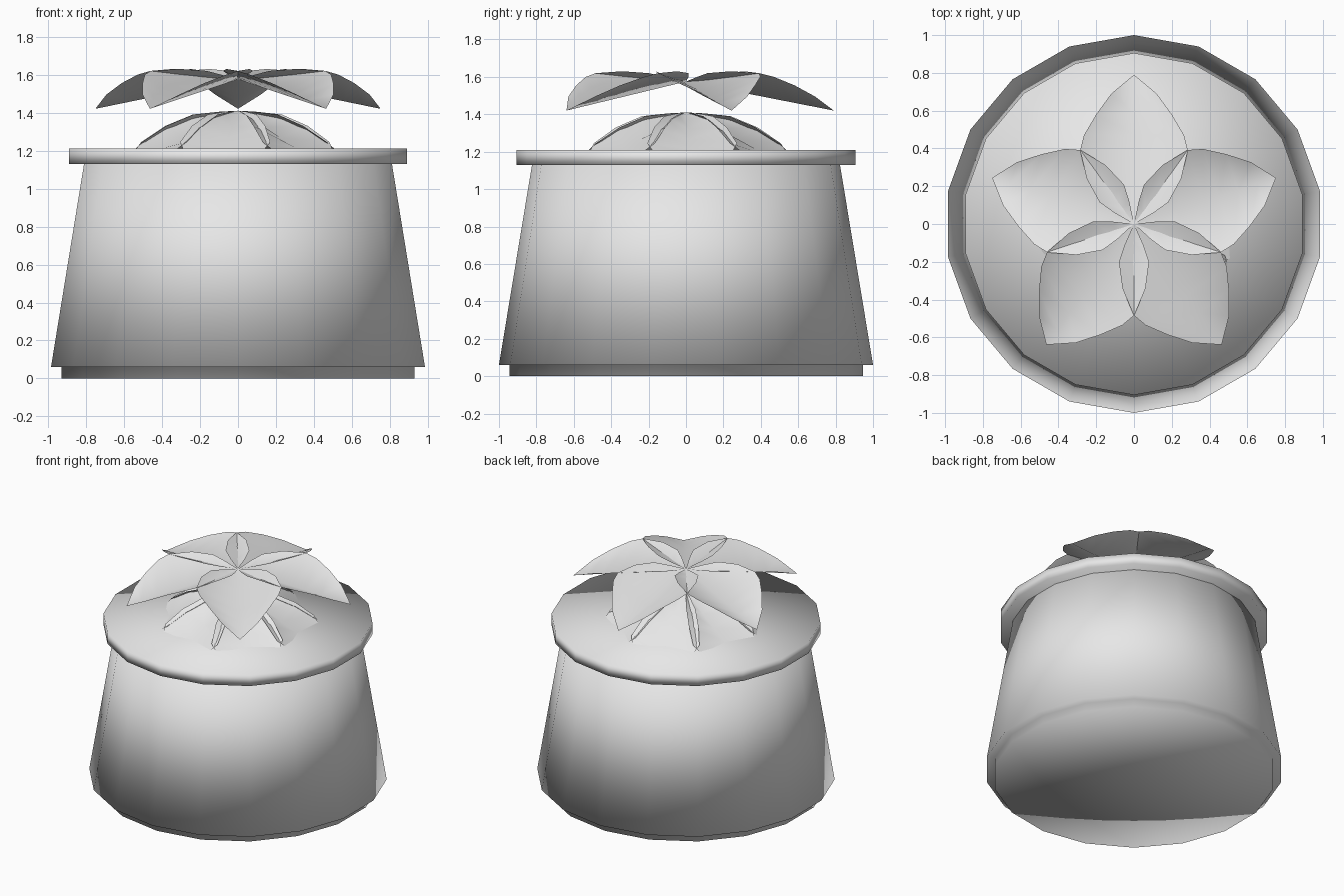
import bpy, bmesh, math

if "Cube" in bpy.data.objects:
    bpy.data.objects.remove(bpy.data.objects["Cube"])

ceramic = bpy.data.materials.new("pale_grey")
ceramic.diffuse_color = (0.8, 0.8, 0.8, 1)
ceramic.use_nodes = True
ceramic.node_tree.nodes["Principled BSDF"].inputs["Base Color"].default_value = ceramic.diffuse_color


def finish(name, bm, fix_normals=True):
    if fix_normals:
        bmesh.ops.recalc_face_normals(bm, faces=bm.faces[:])
    for f in bm.faces:
        f.smooth = True
    me = bpy.data.meshes.new(name)
    bm.to_mesh(me)
    bm.free()
    me.materials.append(ceramic)
    ob = bpy.data.objects.new(name, me)
    bpy.context.collection.objects.link(ob)
    return ob


def lathe(name, profile, sides=18):
    """Closed turned solid; profile holds (radius, z), ends on the axis."""
    bm = bmesh.new()
    rings = []
    for r, z in profile:
        if r == 0:
            rings.append([bm.verts.new((0, 0, z))] * sides)
        else:
            angles = [math.pi / 2 + 2 * math.pi * i / sides for i in range(sides)]
            rings.append([bm.verts.new((r * math.cos(a), r * math.sin(a), z)) for a in angles])
    for low, high in zip(rings, rings[1:]):
        for i in range(sides):
            j = (i + 1) % sides
            quad = [low[i], low[j], high[j], high[i]]
            bm.faces.new(list(dict.fromkeys(quad)))
    return finish(name, bm)


def flower(name, count, start, base_z, edge, tip):
    """Ring of petals, each folded along a straight midrib with raised edges."""
    for k in range(count):
        a = math.radians(start + 360 * k / count)
        bm = bmesh.new()

        def vert(u, v, z):
            return bm.verts.new((u * math.cos(a) - v * math.sin(a),
                                 u * math.sin(a) + v * math.cos(a), z))
        base, end = vert(0, 0, base_z), vert(tip[0], 0, tip[1])
        rib = [vert(u, 0, base_z + (tip[1] - base_z) * u / tip[0]) for u, v, z in edge]
        for side in (1, -1):
            rim = [vert(u, side * v, z) for u, v, z in edge]
            faces = [[base, rib[0], rim[0]], [rib[-1], end, rim[-1]]]
            for i in range(len(edge) - 1):
                faces.append([rib[i], rib[i + 1], rim[i + 1], rim[i]])
            for f in faces:
                bm.faces.new(f if side == 1 else f[::-1])
        finish(f"{name}_{k + 1}", bm, False)


# Tapered pot with a recessed foot
lathe("pot_body", [(0, 0), (0.945, 0), (0.945, 0.06), (1.0, 0.06), (0.82, 1.15), (0, 1.15)])

# Flat disc lid
lathe("lid", [(0, 1.13), (0.905, 1.13), (0.905, 1.21), (0, 1.21)])

# Lower ring of seven petals, sunk into the lid
flower("lower_petal", 7, 4.2, 1.41,
       [(0.08, 0.055, 1.405), (0.2, 0.13, 1.39), (0.33, 0.195, 1.33),
        (0.45, 0.24, 1.245), (0.53, 0.2, 1.18)], (0.6, 1.15))

# Upper floating ring of five petals
flower("upper_petal", 5, 90, 1.575,
       [(0.06, 0.105, 1.60), (0.115, 0.182, 1.62), (0.24, 0.25, 1.63), (0.39, 0.285, 1.62),
        (0.47, 0.265, 1.60), (0.58, 0.2, 1.555), (0.69, 0.12, 1.495)], (0.79, 1.42))
